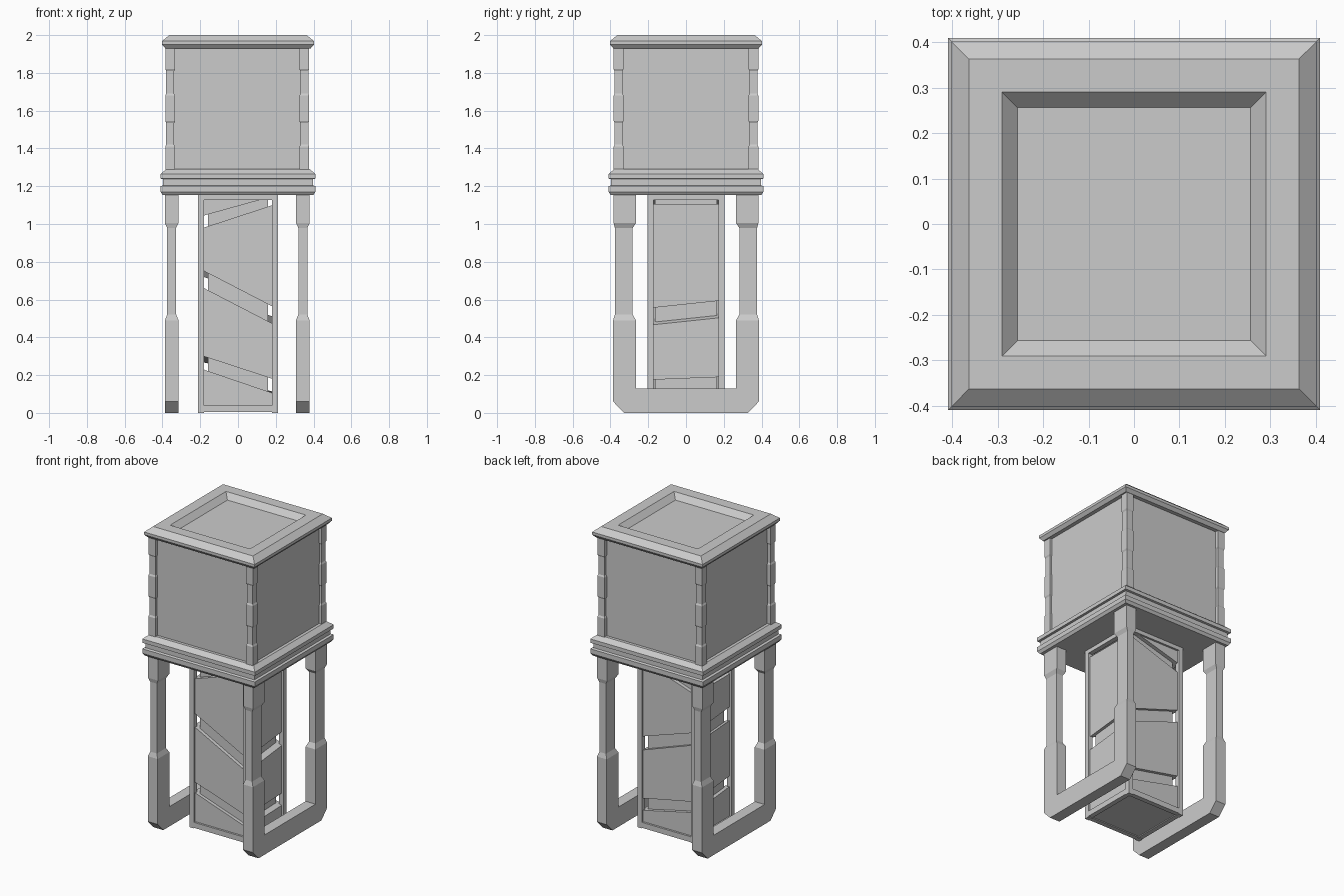
import bpy, bmesh

if "Cube" in bpy.data.objects:
    bpy.data.objects.remove(bpy.data.objects["Cube"])


def loft(name, rings):
    """Skin a stack of equal-length point rings and cap both ends."""
    bm = bmesh.new()
    vs = [[bm.verts.new(p) for p in r] for r in rings]
    n = len(rings[0])
    for a, b in zip(vs, vs[1:]):
        for i in range(n):
            j = (i + 1) % n
            bm.faces.new((a[i], a[j], b[j], b[i]))
    bm.faces.new(vs[0][::-1])
    bm.faces.new(vs[-1])
    bmesh.ops.recalc_face_normals(bm, faces=bm.faces)
    me = bpy.data.meshes.new(name)
    bm.to_mesh(me)
    bm.free()
    ob = bpy.data.objects.new(name, me)
    bpy.context.collection.objects.link(ob)
    return ob


def rect(x0, x1, y0, y1, z):
    return [(x0, y0, z), (x1, y0, z), (x1, y1, z), (x0, y1, z)]


def square(h, z):
    return rect(-h, h, -h, h, z)


def box(name, x0, x1, y0, y1, z0, z1):
    return loft(name, [rect(x0, x1, y0, y1, z0), rect(x0, x1, y0, y1, z1)])


# Cap with a recessed top, and the double-lipped platform
loft("cap", [square(h, z) for h, z in
             [(.385, 1.93), (.402, 1.95), (.402, 1.968), (.364, 2.0),
              (.291, 2.0), (.257, 1.965)]])
loft("platform", [square(h, z) for h, z in
                  [(.398, 1.153), (.41, 1.17), (.41, 1.2), (.396, 1.205),
                   (.396, 1.238), (.41, 1.24), (.41, 1.265), (.38, 1.29)]])

# Upper tank walls
loft("upper_box", [square(.36, 1.28), square(.36, 1.94)])

# Stepped corner posts of the upper box
steps = [(1.285, 1), (1.41, 1), (1.42, 0), (1.535, 0), (1.545, 1),
         (1.68, 1), (1.69, 0), (1.81, 0), (1.82, 1), (1.935, 1)]
for sx in (-1, 1):
    for sy in (-1, 1):
        rings = []
        for z, wide in steps:
            h = .026 if wide else .021
            cx, cy = sx * .355 - .004, sy * .357
            rings.append(rect(cx - h, cx + h, cy - h, cy + h, z))
        loft("corner_post", rings)

# Side frames: a chamfered foot beam with two waisted legs each
foot = [(-.386, .13), (-.386, .06), (-.327, 0), (.327, 0), (.386, .06), (.386, .13)]
for sx in (-1, 1):
    cx = sx * .347 - .004
    loft("foot_beam", [[(cx + d, y, z) for y, z in foot] for d in (-.036, .036)])
    for sy in (-1, 1):
        loft("leg", [rect(cx - h, cx + h, sy * a, sy * b, z) for z, h, a, b in
                     [(.13, .036, .265, .386), (.49, .036, .265, .386),
                      (.52, .024, .282, .377), (.98, .024, .282, .377),
                      (1.005, .036, .265, .383), (1.16, .036, .265, .383)]])

# Centre column frame: four corner posts with top and bottom rails
for sx in (-1, 1):
    for sy in (-1, 1):
        box("column_post", sx * .18, sx * .211, sy * .172, sy * .203, 0, 1.16)
for z0, z1 in ((.004, .04), (1.127, 1.16)):
    for s in (-1, 1):
        box("column_rail_front_back", -.18, .18, s * .172, s * .203, z0, z1)
        box("column_rail_side", s * .18, s * .211, -.172, .172, z0, z1)

# Column infill blocks, split by slanted and slightly twisted slots
# (left bottom, right bottom, right top, left top) for front and back
blocks = [((.01, .01, .10, .235), (.01, .01, .11, .20)),
          ((.305, .175, .465, .67), (.27, .19, .505, .645)),
          ((.76, .555, 1.105, .975), (.725, .595, 1.105, .975)),
          ((1.04, 1.15, 1.155, 1.155), (1.04, 1.15, 1.155, 1.155))]
xs = (-.198, .198, .198, -.198)
for front, back in blocks:
    loft("column_block", [[(x, y, z) for x, z in zip(xs, f)]
                          for y, f in ((-.19, front), (.19, back))])

# Inner core seen through the slots
box("column_core", -.16, .16, -.165, .165, .02, 1.155)
